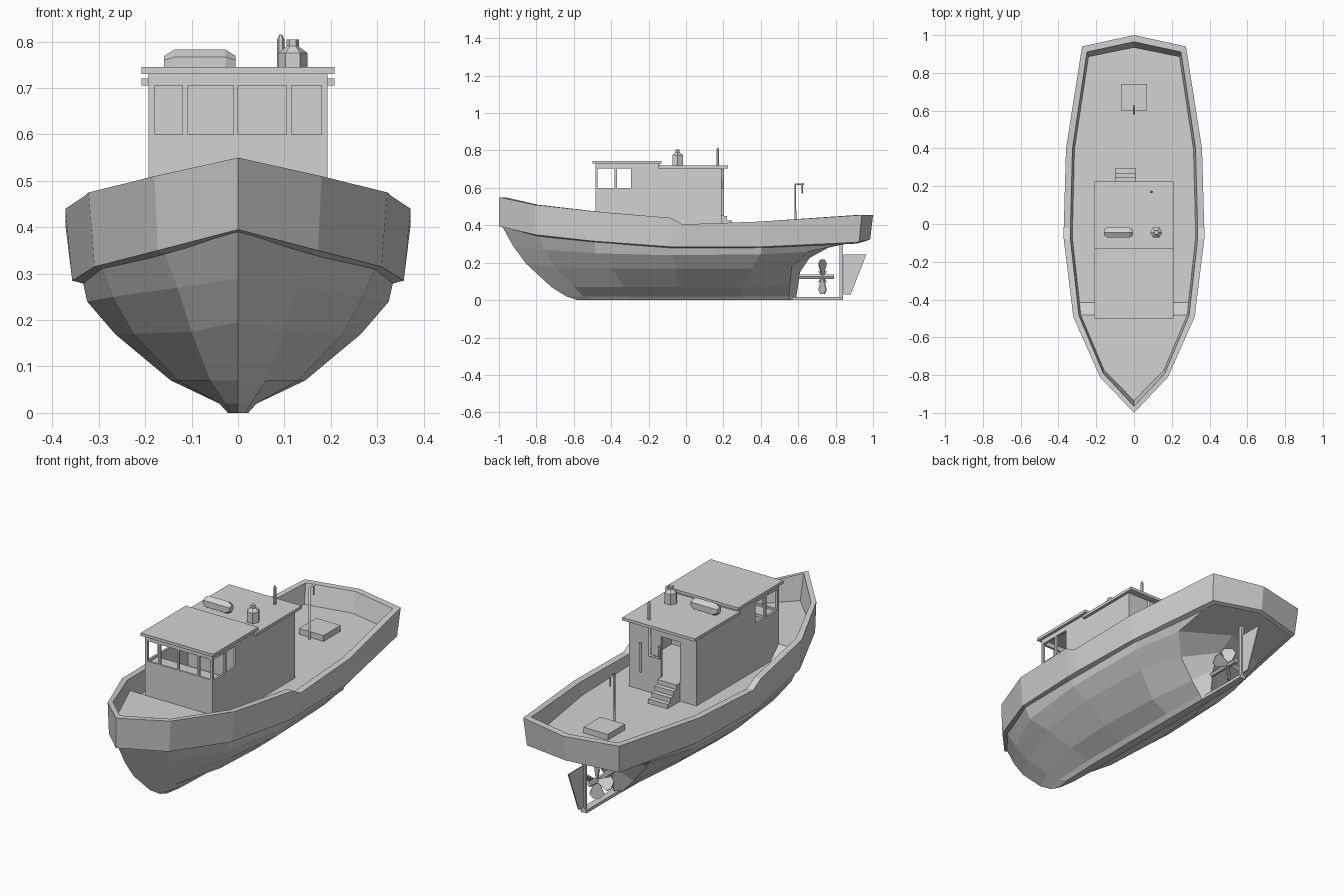
import bpy, bmesh, math
from mathutils import Matrix, Vector

cube = bpy.data.objects.get("Cube")
if cube:
    bpy.data.objects.remove(cube)

grey = bpy.data.materials.new("plain grey")
grey.use_nodes = True
grey.diffuse_color = (0.65, 0.65, 0.65, 1)
grey.node_tree.nodes["Principled BSDF"].inputs["Base Color"].default_value = grey.diffuse_color


def finish(name, bm):
    """Turn a bmesh into a named object with outward normals."""
    bmesh.ops.remove_doubles(bm, verts=bm.verts, dist=0.0001)
    bmesh.ops.recalc_face_normals(bm, faces=bm.faces)
    mesh = bpy.data.meshes.new(name)
    bm.to_mesh(mesh)
    bm.free()
    mesh.materials.append(grey)
    obj = bpy.data.objects.new(name, mesh)
    bpy.context.collection.objects.link(obj)


def boxes(name, spans):
    """One object from boxes given as (x0, x1), (y0, y1), (z0, z1)."""
    bm = bmesh.new()
    for span in spans:
        size = [b - a for a, b in span]
        mid = [(a + b) / 2 for a, b in span]
        bmesh.ops.create_cube(bm, size=1, matrix=Matrix.Translation(mid) @ Matrix.Diagonal((*size, 1)))
    finish(name, bm)


def lathe(name, profile, centre, axis="Z", sides=6):
    """Stack of rings (radius, height) along an axis, with closed ends."""
    bm = bmesh.new()
    turn = {"Z": Matrix(), "X": Matrix.Rotation(math.pi / 2, 4, "Y"),
            "Y": Matrix.Rotation(-math.pi / 2, 4, "X")}[axis]
    rings = []
    for r, h in profile:
        angles = [math.tau * i / sides for i in range(sides)]
        rings.append([bm.verts.new(Vector(centre) + turn @ Vector((r * math.cos(a), r * math.sin(a), h)))
                      for a in angles])
    for low, high in zip(rings, rings[1:]):
        for i in range(sides):
            j = (i + 1) % sides
            bm.faces.new((low[i], low[j], high[j], high[i]))
    bm.faces.new(rings[0])
    bm.faces.new(rings[-1])
    finish(name, bm)


def pipe(name, points, radius):
    """Thin tube along a path of points."""
    curve = bpy.data.curves.new(name, "CURVE")
    curve.dimensions = "3D"
    curve.bevel_depth = radius
    curve.bevel_resolution = 1
    curve.use_fill_caps = True
    spline = curve.splines.new("POLY")
    spline.points.add(len(points) - 1)
    for p, co in zip(spline.points, points):
        p.co = (*co, 1)
    curve.materials.append(grey)
    bpy.context.collection.objects.link(bpy.data.objects.new(name, curve))


def shell(name, rows):
    """Skin half-breadth rows (bow to stern), mirrored; the last row closes to the centreline."""
    bm = bmesh.new()
    rows = rows + [[(0, y, z) for x, y, z in rows[-1]]]
    for side in (1, -1):
        grid = [[bm.verts.new((side * x, y, z)) for x, y, z in row] for row in rows]
        for a, b in zip(grid, grid[1:]):
            for i in range(len(a) - 1):
                bm.faces.new((a[i], a[i + 1], b[i + 1], b[i]))
    bmesh.ops.dissolve_degenerate(bm, dist=0.0001, edges=bm.edges)
    finish(name, bm)


# Lower hull: strakes from the sheer down to the flat keel
garboard = [(0, -.64, .02), (.028, -.55, .02), (.04, -.3, .02), (.04, -.05, .02),
            (.04, .3, .02), (.035, .55, .02), (0, .59, .02)]
keel_edge = [(x * .55, y + .06 * (y < -.5), 0) for x, y, z in garboard]
shell("lower_hull", [
    [(0, -.98, .39), (.16, -.79, .35), (.295, -.49, .315), (.335, -.08, .285),
     (.33, .4, .285), (.25, .91, .315), (0, .97, .33)],
    [(0, -.925, .29), (.13, -.76, .27), (.27, -.48, .25), (.325, -.08, .24),
     (.315, .4, .245), (.255, .65, .258), (0, .76, .28)],
    [(0, -.855, .195), (.1, -.7, .175), (.225, -.4, .17), (.265, -.05, .17),
     (.25, .35, .17), (.17, .565, .18), (0, .66, .225)],
    [(0, -.72, .07), (.06, -.6, .07), (.13, -.33, .07), (.145, -.05, .07),
     (.13, .3, .07), (.09, .555, .08), (0, .61, .15)],
    garboard, keel_edge])

# Bulwark and deck: x, y, rim height, band bottom, deck height
stations = [(0, -1, .55, .395, .42), (.18, -.81, .51, .35, .42), (.322, -.49, .475, .315, .42),
            (.33, -.42, .468, .31, .355), (.372, -.08, .44, .285, .355), (.372, -.02, .405, .285, .355),
            (.36, .4, .42, .285, .355), (.275, .94, .455, .31, .355), (0, 1, .455, .325, .355)]


def inset(column, fx, dy, dz=0):
    return [(s[0] * fx, s[1] - dy * s[1] ** 3, s[column] + dz) for s in stations]


band_foot = [(x, y - .015 * (y > .9), z) for x, y, z in inset(3, .96, 0)]
shell("bulwark_and_deck", [inset(3, .88, .035, -.008), band_foot, inset(2, 1, 0),
                           inset(2, .905, .035), inset(4, .875, .065)])

# Keel extension, rudder post and rudder
boxes("keel_extension", [((-.018, .018), (.5, .84), (0, .016))])
boxes("rudder_post", [((-.008, .008), (.82, .84), (.01, .3))])
bm = bmesh.new()
face = bm.faces.new([bm.verts.new((-.003, y, z))
                     for y, z in [(.842, .03), (.88, .03), (.965, .245), (.842, .245)]])
out = bmesh.ops.extrude_face_region(bm, geom=[face])
bmesh.ops.translate(bm, vec=(.006, 0, 0), verts=[v for v in out["geom"] if isinstance(v, bmesh.types.BMVert)])
finish("rudder", bm)

# Propeller and shaft
lathe("propeller_shaft", [(.013, .54), (.013, .79)], (0, 0, .125), "Y")
bm = bmesh.new()
for i in range(4):
    spin = Matrix.Translation((0, .73, .125)) @ Matrix.Rotation(i * math.pi / 2, 4, "Y")
    twist = spin @ Matrix.Rotation(math.radians(-35), 4, "Z")
    outline = [(-.01, .01), (-.036, .07), (-.018, .092), (.018, .092), (.036, .07), (.01, .01)]
    front, back = [[bm.verts.new(twist @ Vector((x, t, z))) for x, z in outline] for t in (-.003, .003)]
    bm.faces.new(front)
    bm.faces.new(back)
    for k in range(6):
        bm.faces.new((front[k - 1], front[k], back[k], back[k - 1]))
finish("propeller_blades", bm)


def wall(name, across, fixed, ends, heights, holes=(), hole_z=(0, 0)):
    """Wall along x or y, with openings that share one height range."""
    parts = [(ends, heights)]
    if holes:
        edges = [ends[0], *[e for h in holes for e in h], ends[1]]
        parts = [(ends, (heights[0], hole_z[0])), (ends, (hole_z[1], heights[1]))]
        parts += [((edges[i], edges[i + 1]), hole_z) for i in range(0, len(edges), 2)
                  if edges[i + 1] > edges[i]]
    boxes(name, [(u, fixed, z) if across == "x" else (fixed, u, z) for u, z in parts])


# Deckhouse walls with open windows and doorway
W, T = .193, .012
wall("house_front", "x", (-.485, -.485 + T), (-W, W), (.34, .735),
     [(-.18, -.12), (-.108, -.01), (0, .105), (.115, .18)], (.6, .705))
wall("house_back", "x", (.19 - T, .19), (-W, W), (.34, .71), [(-.1, .01)], (.45, .66))
wall("inner_bulkhead", "x", (-.152, -.14), (-W, W), (.34, .735))
for side, fixed in (("left", (W - T, W)), ("right", (-W, T - W))):
    wall("wheelhouse_wall_" + side, "y", fixed, (-.473, -.14), (.34, .735),
         [(-.473, -.382), (-.37, -.295)], (.6, .705))
    wall("cabin_wall_" + side, "y", fixed, (-.14, .178), (.34, .71))
boxes("house_floor", [((-.185, .185), (-.475, .18), (.435, .45))])
boxes("wheelhouse_shelf", [((-.185, .185), (-.475, -.4), (.575, .59))])

# Two-level roof
boxes("wheelhouse_roof", [((-.208, .208), (-.5, -.13), (.73, .745))])
boxes("cabin_roof", [((-.208, .208), (-.15, .225), (.705, .72))])

# Roof fittings
lathe("life_raft", [(.018, -.077), (.032, -.055), (.032, .055), (.018, .077)], (-.082, -.045, .751), "X")
lathe("chimney", [(.032, .715), (.032, .775), (.013, .79), (.013, .805)], (.118, -.045, 0))
lathe("roof_mast", [(.008, .715), (.008, .805), (.003, .815)], (.092, .17, 0))

# Doorway steps and pipes on the back wall
boxes("steps", [((-.1, .01), (.185, .295 - .025 * i), (.345, .378 + .024 * i)) for i in range(4)])
pipe("wall_rail", [(.125, .197, .45), (.125, .197, .6)], .007)
pipe("wall_pipe", [(.07, .197, .7), (.07, .197, .55), (.015, .197, .55), (.015, .197, .61)], .007)

# Aft hatch and davit
boxes("hatch", [((-.07, .07), (.6, .74), (.345, .385))])
pipe("davit", [(0, .585, .35), (0, .585, .62), (0, .63, .62)], .006)
pipe("davit_hook", [(0, .622, .62), (0, .622, .57)], .004)
